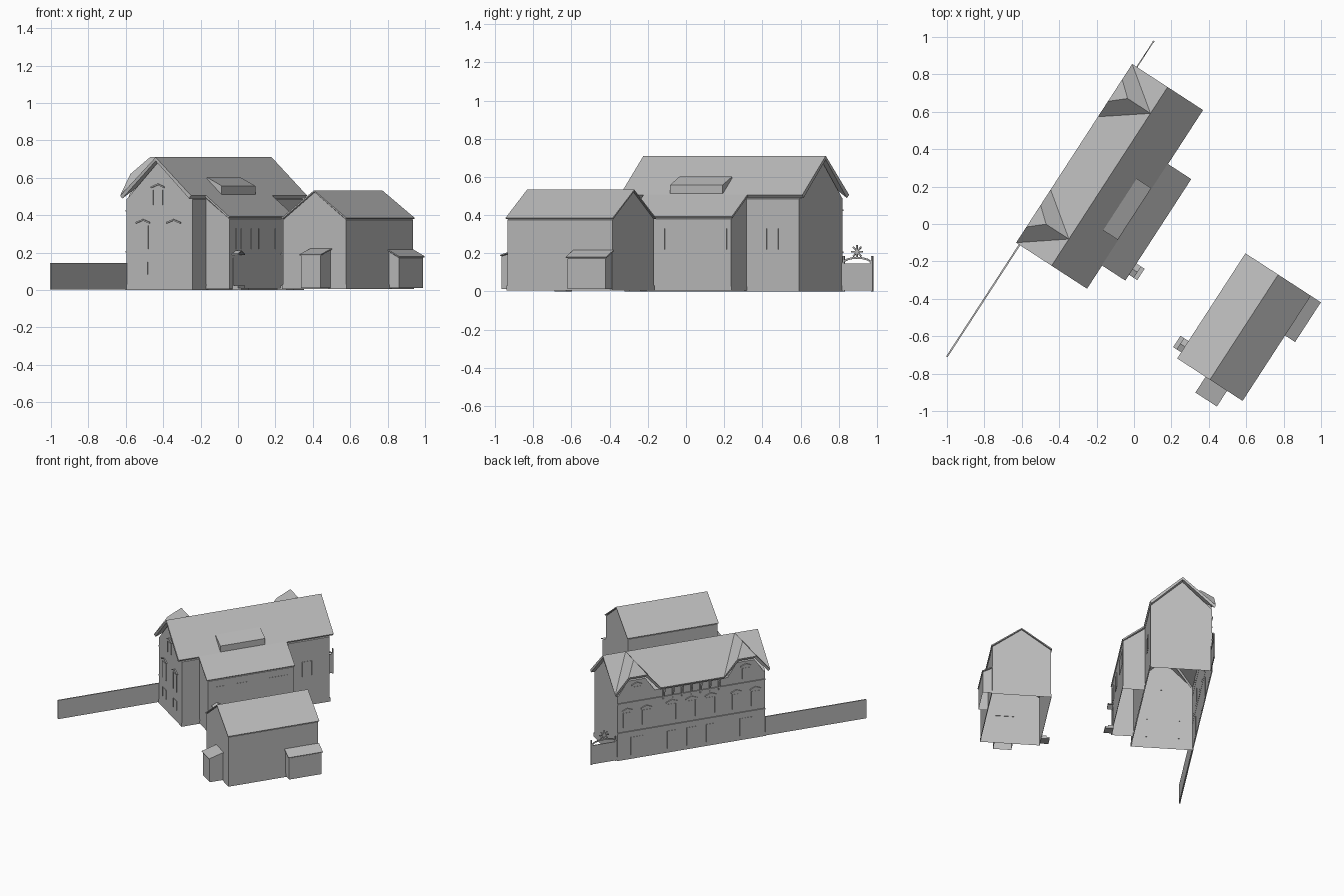
import bpy, bmesh, math
from mathutils import Matrix

cube = bpy.data.objects.get("Cube")
if cube:
    bpy.data.objects.remove(cube, do_unlink=True)

TURN = math.radians(-33)          # whole site is turned on the plan
grey = bpy.data.materials.new("plain_grey")
grey.use_nodes = True
grey.diffuse_color = (0.5, 0.5, 0.5, 1)
grey.node_tree.nodes["Principled BSDF"].inputs["Base Color"].default_value = (0.5, 0.5, 0.5, 1)


def finish(name, bm):
    mesh = bpy.data.meshes.new(name)
    bm.to_mesh(mesh)
    bm.free()
    mesh.materials.append(grey)
    obj = bpy.data.objects.new(name, mesh)
    obj.rotation_euler.z = TURN
    bpy.context.collection.objects.link(obj)
    return obj


def hollow(obj, top=False):
    """Remove the floor, and the top too if asked, so only the shell stays."""
    bm = bmesh.new()
    bm.from_mesh(obj.data)
    bm.normal_update()
    gone = [f for f in bm.faces if f.normal.z < -0.05 or (top and f.normal.z > 0.9)]
    bmesh.ops.delete(bm, geom=gone, context="FACES")
    bm.to_mesh(obj.data)
    bm.free()


def hull(name, points):
    bm = bmesh.new()
    for p in points:
        bm.verts.new(p)
    bmesh.ops.convex_hull(bm, input=bm.verts)
    bmesh.ops.dissolve_limit(bm, angle_limit=0.01, verts=bm.verts, edges=bm.edges)
    bmesh.ops.recalc_face_normals(bm, faces=bm.faces)
    return finish(name, bm)


def box(name, x, y, z):
    return hull(name, [(a, b, c) for a in x for b in y for c in z])


def prism(name, profile, axis, lo, hi):
    """Extrude a (side, height) profile along x or y."""
    bm = bmesh.new()
    spot = (lambda p, t: (t, p[0], p[1])) if axis == "x" else (lambda p, t: (p[0], t, p[1]))
    face = bm.faces.new([bm.verts.new(spot(p, lo)) for p in profile])
    ext = bmesh.ops.extrude_face_region(bm, geom=[face])
    step = (hi - lo, 0, 0) if axis == "x" else (0, hi - lo, 0)
    bmesh.ops.translate(bm, vec=step, verts=[v for v in ext["geom"] if isinstance(v, bmesh.types.BMVert)])
    bmesh.ops.recalc_face_normals(bm, faces=bm.faces)
    return finish(name, bm)


def roof_shell(name, polygons, thickness):
    """Upward-facing roof planes given a thickness below."""
    bm = bmesh.new()
    for poly in polygons:
        face = bm.faces.new([bm.verts.new(p) for p in poly])
        face.normal_update()
        if face.normal.z < 0:
            face.normal_flip()
    bmesh.ops.remove_doubles(bm, verts=bm.verts, dist=0.001)
    mod = finish(name, bm).modifiers.new("Thickness", "SOLIDIFY")
    mod.thickness = thickness
    mod.offset = -1


def on_wall(name, side, wall, a, z, width, depth):
    """Plate standing out from a wall; side is w, e or s."""
    sign = 1 if side == "e" else -1
    across = sorted((wall - sign * 0.001, wall + sign * depth))
    along = (a - width / 2, a + width / 2)
    return box(name, across, along, z) if side in "we" else box(name, along, across, z)


def window(name, side, wall, a, z, width, hood=True):
    on_wall(name + "_pane", side, wall, a, z, width, 0.002)
    for s in (-1, 1):
        on_wall(name + "_jamb", side, wall, a + s * width / 2, z, 0.004, 0.004)
    if hood:
        half, top = width / 2 + 0.012, z[1] + 0.01
        arch = [(a - half, top), (a, top + 0.016), (a + half, top),
                (a + half, top + 0.008), (a, top + 0.024), (a - half, top + 0.008)]
        prism(name + "_hood", arch, "x" if side in "we" else "y", wall, wall - 0.008)


# Main house: walls, plinth and stringcourses
W, E, S, N = -0.45, -0.03, -0.40, 0.686
RIDGE, TOP, EAVE = -0.248, 0.71, 0.505
hollow(prism("main_walls", [(W, 0), (E, 0), (E, 0.485), (RIDGE, 0.685), (W, 0.485)], "y", S, N))
hollow(box("main_plinth", (W - 0.005, E + 0.003), (S - 0.003, N + 0.003), (0, 0.03)), True)
for z in (0.2, 0.42):
    on_wall("west_stringcourse", "w", W, 0.143, (z, z + 0.008), N - S, 0.008)

# Main roof with two half-hipped cross gables on the west side
lo, hi = -0.427, 0.712
west, east = -0.474, -0.022
gables = (-0.257, 0.544)
planes = [[(east, lo, EAVE), (east, hi, EAVE), (RIDGE, hi, TOP), (RIDGE, gables[1], TOP),
           (RIDGE, gables[0], TOP), (RIDGE, lo, TOP)],
          [(west, gables[0] + 0.168, EAVE), (RIDGE, gables[0], TOP),
           (RIDGE, gables[1], TOP), (west, gables[1] - 0.168, EAVE)]]
for c, end in zip(gables, (lo, hi)):
    planes.append([(RIDGE, end, TOP), (RIDGE, c, TOP), (west, end, EAVE)])
    front = (-0.394, c, TOP)
    planes.append([front, (west, c - 0.07, 0.62), (west, c + 0.07, 0.62)])
    for s in (-1, 1):
        foot = end if (end - c) * s > 0 else c + s * 0.168
        planes.append([(RIDGE, c, TOP), front, (west, c + s * 0.07, 0.62), (west, foot, EAVE)])
    hollow(hull("cross_gable_wall", [(W, c + s * d, z) for s in (-1, 1) for d, z in ((0.143, 0.47), (0.065, 0.585))]
                + [(-0.385, c, 0.66), (RIDGE, c, 0.66)]))
roof_shell("main_roof", planes, 0.02)

# Eave brackets along the west middle bay
for i in range(7):
    y = -0.06 + i * 0.068
    prism("eave_bracket", [(W, 0.40), (W, 0.49), (W - 0.022, 0.49), (W - 0.02, 0.47)], "y", y - 0.006, y + 0.006)

# Shed dormer on the east slope
hull("dormer", [(x, y, z) for y in (-0.118, 0.211) for x, z in
                ((-0.027, 0.512), (-0.027, 0.557), (-0.12, 0.58), (-0.12, 0.602))])

# East wing with lean-to roof
WE, WS, WN, FOOT = 0.12, -0.27, 0.36, 0.012
hollow(prism("wing_walls", [(E, FOOT), (WE, FOOT), (WE, 0.38), (E, 0.49)], "y", WS, WN))
hollow(box("wing_plinth", (E, WE + 0.003), (WS - 0.003, WN + 0.003), (0.005, 0.025)), True)
roof_shell("wing_roof", [[(east - 0.01, -0.279, 0.513), (east - 0.01, 0.368, 0.513),
                          (0.126, 0.368, 0.392), (0.126, -0.279, 0.392)]], 0.01)

# Windows on the south end wall
window("attic_window", "s", S, -0.25, (0.455, 0.535), 0.06)
for a in (-0.345, -0.15):
    window("end_window", "s", S, a, (0.22, 0.345), 0.066)
    window("cellar_window", "s", S, a, (0.082, 0.15), 0.06, False)

# Windows and doors on the long west front
for c in gables:
    window("gable_window", "w", W, c, (0.455, 0.535), 0.05)
    window("gate_door", "w", W, c, (0.01, 0.16), 0.085, False)
    for s in (-1, 1):
        window("west_window", "w", W, c + s * 0.07, (0.24, 0.35), 0.055)
for a in (0.0, 0.143, 0.286):
    window("middle_window", "w", W, a, (0.24, 0.36), 0.06)
    window("ground_door", "w", W, a, (0.01, 0.16), 0.065, False)

# Windows on the east walls
for a, width in ((-0.18, 0.05), (-0.02, 0.07), (0.256, 0.15)):
    window("wing_window", "e", WE, a, (0.22, 0.33), width, False)
window("east_window", "e", E, 0.52, (0.22, 0.33), 0.07, False)

# Small house
hollow(prism("small_house_walls", [(0.592, FOOT), (0.995, FOOT), (0.995, 0.375), (0.794, 0.522), (0.592, 0.375)],
             "y", -0.47, 0.186))
hollow(box("small_house_plinth", (0.589, 0.998), (-0.473, 0.189), (0.005, 0.03)), True)
roof_shell("small_house_roof", [[(x, -0.477, 0.385), (x, 0.193, 0.385), (0.794, 0.193, 0.533), (0.794, -0.477, 0.533)]
                                for x in (0.585, 1.002)], 0.008)

# Its two lean-to porches
hollow(prism("east_porch", [(0.996, FOOT), (1.06, FOOT), (1.06, 0.172), (0.996, 0.205)], "y", -0.052, 0.186))
roof_shell("east_porch_roof", [[(0.994, -0.06, 0.216), (0.994, 0.193, 0.216),
                                (1.066, 0.193, 0.18), (1.066, -0.06, 0.18)]], 0.006)
hollow(prism("south_porch", [(-0.471, FOOT), (-0.57, FOOT), (-0.57, 0.184), (-0.471, 0.212)], "x", 0.772, 0.897))
roof_shell("south_porch_roof", [[(0.766, -0.469, 0.222), (0.903, -0.469, 0.222),
                                 (0.903, -0.577, 0.191), (0.766, -0.577, 0.191)]], 0.006)

# Entrance steps, doors and gabled canopies
for side, wall, a, out in (("e", WE, -0.206, 1), ("w", 0.592, -0.402, -1)):
    for reach, height in ((0.058, 0.012), (0.036, 0.024)):
        on_wall("entrance_step", side, wall, a, (0, height), 0.072, reach)
    window("entrance_door", side, wall, a, (0.024, 0.17), 0.055, False)
    prism("door_canopy", [(a - 0.036, 0.188), (a, 0.206), (a + 0.036, 0.188),
                          (a + 0.036, 0.194), (a, 0.212), (a - 0.036, 0.194)], "x", wall, wall + out * 0.036)

# Garden wall and gate
box("garden_wall", (-0.457, -0.448), (-1.14, S), (0.004, 0.145))
box("gate_panel", (-0.447, -0.441), (N, 0.877), (0.004, 0.145))
for y in (N + 0.012, 0.875):
    box("gate_post", (-0.449, -0.439), (y - 0.004, y + 0.004), (0, 0.185))
mid = 0.781
arc = [(math.cos(t * math.pi / 8), math.sin(t * math.pi / 8)) for t in range(9)]
prism("gate_arch", [(mid + 0.094 * c, 0.145 + 0.036 * s) for c, s in arc] +
      [(mid + 0.084 * c, 0.145 + 0.026 * s) for c, s in reversed(arc)], "x", -0.447, -0.441)

# Radiating ornament over the gate
for i in range(4):
    bm = bmesh.new()
    bmesh.ops.create_cube(bm, size=1, matrix=Matrix.Translation((-0.444, mid, 0.208))
                          @ Matrix.Rotation(i * math.pi / 4, 4, "X") @ Matrix.Diagonal((0.006, 0.008, 0.07, 1)))
    finish("gate_ornament_ray", bm)
